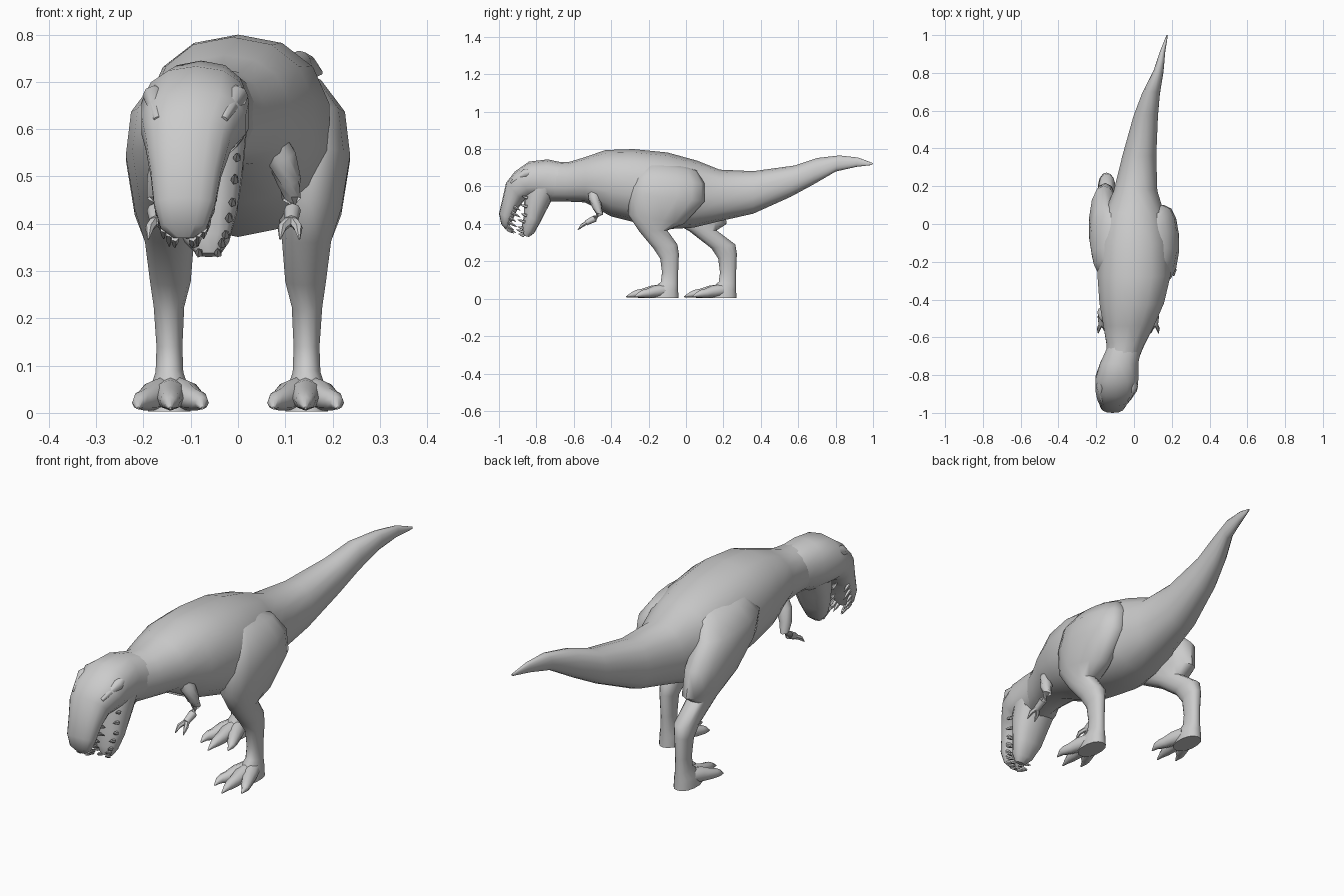
import bpy, bmesh, math
from mathutils import Vector

if "Cube" in bpy.data.objects:
    bpy.data.objects.remove(bpy.data.objects["Cube"])

SIDES = 14


def finish(name, rings):
    """Skin a series of vertex rings into a closed, smooth object."""
    bm = bmesh.new()
    vr = [[bm.verts.new(p) for p in r] for r in rings]
    n = len(vr[0])
    for a, b in zip(vr, vr[1:]):
        for i in range(n):
            j = (i + 1) % n
            bm.faces.new((a[i], a[j], b[j], b[i]))
    bm.faces.new(vr[0])
    bm.faces.new(vr[-1])
    bmesh.ops.recalc_face_normals(bm, faces=bm.faces)
    me = bpy.data.meshes.new(name)
    bm.to_mesh(me)
    bm.free()
    ob = bpy.data.objects.new(name, me)
    bpy.context.collection.objects.link(ob)
    bpy.ops.object.select_all(action='DESELECT')
    ob.select_set(True)
    bpy.context.view_layer.objects.active = ob
    bpy.ops.object.shade_smooth_by_angle(angle=math.radians(50))
    return ob


def loft(name, sections, power=1.0):
    """Each section: y, z of one edge, y, z of the opposite edge, centre x, half width."""
    rings = []
    for ty, tz, by, bz, xc, hw in sections:
        top, bot = Vector((xc, ty, tz)), Vector((xc, by, bz))
        mid, half = (top + bot) / 2, (top - bot) / 2
        ring = []
        for k in range(SIDES):
            a = 2 * math.pi * k / SIDES
            c = math.copysign(abs(math.cos(a)) ** power, math.cos(a))
            s = math.copysign(abs(math.sin(a)) ** power, math.sin(a))
            ring.append(mid + half * c + Vector((hw * s, 0, 0)))
        rings.append(ring)
    return finish(name, rings)


def tube(name, points, radii, n=8, flat=1.0):
    """Round limb through points, with one radius per point."""
    pts = [Vector(p) for p in points]
    rings = []
    for i, p in enumerate(pts):
        d = (pts[min(i + 1, len(pts) - 1)] - pts[max(i - 1, 0)]).normalized()
        u = d.cross(Vector((0, 0, 1)) if abs(d.z) < .95 else Vector((0, 1, 0))).normalized()
        v = u.cross(d)
        rings.append([p + radii[i] * (u * math.cos(2 * math.pi * k / n)
                      + v * flat * math.sin(2 * math.pi * k / n)) for k in range(n)])
    return finish(name, rings)


# Trunk, neck and tail
loft("body", [
    (1.0, .725, .995, .715, .175, .004),
    (.92, .755, .91, .705, .152, .014),
    (.82, .766, .80, .68, .130, .027),
    (.70, .752, .68, .61, .090, .048),
    (.58, .712, .56, .545, .062, .066),
    (.36, .682, .36, .455, .028, .092),
    (.18, .690, .17, .412, .008, .118),
    (.06, .738, .04, .380, 0, .165),
    (-.10, .782, -.10, .372, 0, .192),
    (-.28, .80, -.26, .405, 0, .198),
    (-.43, .795, -.40, .440, -.012, .175),
    (-.54, .757, -.54, .515, -.028, .137),
    (-.63, .730, -.65, .520, -.045, .102),
    (-.74, .735, -.74, .520, -.070, .085)], .9)

# Skull and upper jaw, bent downward
upper = [
    (-.63, .722, -.67, .53, -.048, .092),
    (-.74, .745, -.73, .520, -.078, .103),
    (-.84, .733, -.785, .530, -.090, .116),
    (-.915, .68, -.825, .540, -.094, .113),
    (-.962, .62, -.870, .520, -.105, .092),
    (-.982, .53, -.900, .480, -.110, .076),
    (-1.0, .455, -.925, .425, -.113, .066),
    (-.988, .40, -.945, .385, -.115, .050),
    (-.965, .37, -.952, .37, -.115, .022)]
loft("head", upper, .85)

# Lower jaw with the cheek at its hinge
lower = [
    (-.84, .64, -.70, .56, -.078, .098),
    (-.865, .55, -.745, .475, -.074, .086),
    (-.865, .45, -.778, .41, -.072, .072),
    (-.88, .38, -.812, .350, -.066, .048),
    (-.87, .338, -.84, .33, -.062, .024)]
loft("lower_jaw", lower, .85)


def teeth(name, secs, edge, count, direction, length):
    """Rows of pointed teeth on both edges of a jaw."""
    for i in range(count):
        t = i / (count - 1) * (len(secs) - 1) * .999
        k, f = int(t), t - int(t)
        s = [a + (b - a) * f for a, b in zip(secs[k], secs[k + 1])]
        y = s[2] * .75 + s[0] * .25 if edge else s[0] * .85 + s[2] * .15
        z = s[3] * .75 + s[1] * .25 if edge else s[1] * .85 + s[3] * .15
        size = length * (1 if i % 2 else .75)
        for side in (-1, 1):
            base = Vector((s[4] + side * s[5] * .84, y, z))
            tip = base + Vector(direction) * size
            tube(name, [base, base.lerp(tip, .5), tip], [.009, .007, .001], 5)


teeth("upper_tooth", upper[5:], True, 7, (0, .85, -.5), .055)
teeth("lower_tooth", lower[1:], False, 7, (0, -.9, .3), .045)

# Low brow ridges
for side in (-1, 1):
    tube("brow_ridge", [(-.088 + side * .075, -.78, .69), (-.09 + side * .088, -.86, .67),
                        (-.10 + side * .070, -.935, .62)], [.010, .024, .008])

# Legs: front edge, rear edge, centre and half width
leg = [
    (-.16, .735, -.02, .715, .085, .025),
    (-.235, .715, .06, .685, .115, .062),
    (-.285, .65, .10, .615, .148, .080),
    (-.305, .56, .10, .520, .160, .079),
    (-.31, .45, -.01, .400, .152, .068),
    (-.25, .36, -.10, .365, .145, .053),
    (-.175, .27, -.046, .29, .143, .044),
    (-.138, .215, -.038, .24, .146, .033),
    (-.128, .14, -.042, .14, .145, .028),
    (-.135, .09, -.042, .08, .145, .030),
    (-.175, .055, -.042, .045, .145, .042),
    (-.195, .003, -.040, .003, .145, .046)]


def stride(z):
    return .31 * min(1, max(0, (.62 - z) / .3))


for side, label in ((1, "right"), (-1, "left")):
    back = side < 0
    loft(label + "_leg", [(ty + back * stride(tz), tz, by + back * stride(bz), bz, side * xc, hw)
                          for ty, tz, by, bz, xc, hw in leg], .9)
    # Three toes ending in claws
    shift = .31 * back
    for dx, tip in ((-.068, -.275), (0, -.32), (.068, -.275)):
        root, span = -.12, tip + .12
        pts, rad = [], [.036, .034, .026, .022, .015, .003]
        for t, z in zip((0, .3, .55, .72, .83, 1), (.044, .038, .029, .026, .021, .010)):
            pts.append((side * .143 + dx * min(1, .15 + t), root + span * t + shift, z))
        tube(label + "_toe", pts, rad, 8, .95)

# Small arms with two claws each, set about the turned chest
for side, label in ((1, "right"), (-1, "left")):
    def ax(x):
        return -.03 + side * x
    tube(label + "_arm", [(ax(.085), -.50, .61), (ax(.122), -.49, .54), (ax(.138), -.475, .49),
                          (ax(.143), -.462, .452), (ax(.145), -.488, .428), (ax(.143), -.535, .405)],
         [.030, .034, .026, .020, .018, .014])
    for dx in (-.02, .014):
        tube(label + "_finger", [(ax(.143), -.525, .410), (ax(.143 + dx), -.555, .392),
                                 (ax(.143 + dx * 1.2), -.578, .368)], [.011, .010, .002], 6)
